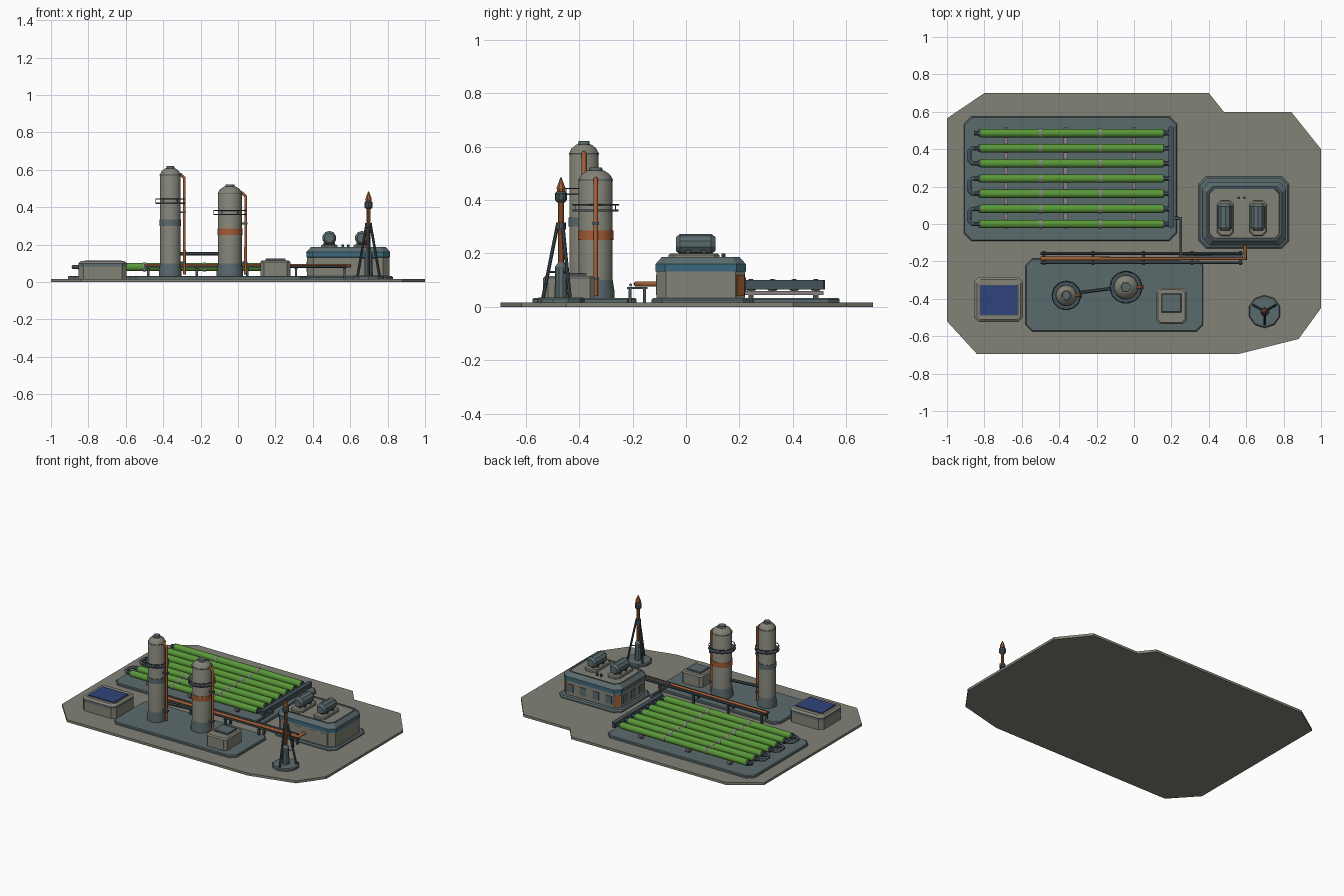
import bpy, bmesh
from math import cos, sin, pi, radians
from mathutils import Vector

if "Cube" in bpy.data.objects:
    bpy.data.objects.remove(bpy.data.objects["Cube"], do_unlink=True)


def material(name, r, g, b):
    m = bpy.data.materials.new(name)
    m.use_nodes = True
    m.diffuse_color = (r, g, b, 1)
    m.node_tree.nodes["Principled BSDF"].inputs["Base Color"].default_value = (r, g, b, 1)
    return m


CONCRETE = material("concrete", .23, .225, .185)
SLATE = material("slate", .105, .145, .155)
STEEL = material("dark steel", .06, .085, .1)
GREEN = material("algae green", .1, .31, .04)
RUST = material("rust orange", .36, .11, .035)
TEAL = material("teal", .045, .14, .2)
BLUE = material("solar blue", .03, .055, .2)
CLAMP = material("clamp grey", .25, .22, .24)


def loft(name, rings, mats, smooth=False):
    """Skin rings of equal length; mats gives one colour per strip, the last also caps the top."""
    bm = bmesh.new()
    vs = [[bm.verts.new(p) for p in ring] for ring in rings]
    mats = mats if isinstance(mats, list) else [mats]
    used = list(dict.fromkeys(mats))
    n = len(vs[0])
    for i in range(len(vs) - 1):
        for k in range(n):
            j = (k + 1) % n
            f = bm.faces.new((vs[i][k], vs[i][j], vs[i + 1][j], vs[i + 1][k]))
            f.material_index = used.index(mats[min(i, len(mats) - 1)])
    bm.faces.new(vs[0][::-1])
    bm.faces.new(vs[-1]).material_index = used.index(mats[-1])
    bmesh.ops.recalc_face_normals(bm, faces=bm.faces)
    me = bpy.data.meshes.new(name)
    bm.to_mesh(me)
    bm.free()
    for m in used:
        me.materials.append(m)
    ob = bpy.data.objects.new(name, me)
    bpy.context.collection.objects.link(ob)
    if smooth:
        bpy.ops.object.select_all(action='DESELECT')
        ob.select_set(True)
        bpy.context.view_layer.objects.active = ob
        bpy.ops.object.shade_smooth_by_angle(angle=radians(32))
    return ob


def rect(x0, x1, y0, y1, z, c=0.0, inset=0.0):
    """Rectangle with cut corners."""
    x0, x1, y0, y1 = x0 + inset, x1 - inset, y0 + inset, y1 - inset
    if not c:
        return [(x0, y0, z), (x1, y0, z), (x1, y1, z), (x0, y1, z)]
    return [(x0 + c, y0, z), (x1 - c, y0, z), (x1, y0 + c, z), (x1, y1 - c, z),
            (x1 - c, y1, z), (x0 + c, y1, z), (x0, y1 - c, z), (x0, y0 + c, z)]


def box(name, x0, x1, y0, y1, z0, z1, mat, c=0.0, bevel=0.0):
    rings = [rect(x0, x1, y0, y1, z0, c), rect(x0, x1, y0, y1, z1 - bevel, c)]
    if bevel:
        rings.append(rect(x0, x1, y0, y1, z1, c, bevel))
    return loft(name, rings, mat)


def spin(name, start, axis, profile, mats, sides=12, smooth=False):
    """Turned part: profile holds (distance along axis, radius)."""
    q = Vector(axis).to_track_quat('Z', 'Y')
    rings = [[Vector(start) + q @ Vector((r * cos(2 * pi * (k + .5) / sides),
              r * sin(2 * pi * (k + .5) / sides), h)) for k in range(sides)] for h, r in profile]
    return loft(name, rings, mats, smooth)


def rod(name, a, b, r, mat, sides=8):
    d = Vector(b) - Vector(a)
    return spin(name, a, d, [(0, r), (d.length, r)], mat, sides, True)


def pipe(name, pts, r, mat, closed=False):
    cu = bpy.data.curves.new(name, 'CURVE')
    cu.dimensions = '3D'
    cu.bevel_depth, cu.bevel_resolution, cu.use_fill_caps = r, 1, True
    sp = cu.splines.new('POLY')
    sp.points.add(len(pts) - 1)
    for p, co in zip(sp.points, pts):
        p.co = (*co, 1)
    sp.use_cyclic_u = closed
    cu.materials.append(mat)
    ob = bpy.data.objects.new(name, cu)
    bpy.context.collection.objects.link(ob)
    bpy.ops.object.select_all(action='DESELECT')
    ob.select_set(True)
    bpy.context.view_layer.objects.active = ob
    bpy.ops.object.convert(target='MESH')


# Ground slab and pads
outline = [(-1, -.52), (-.84, -.695), (.56, -.695), (.88, -.615), (1, -.45), (1, .4),
           (.84, .6), (.48, .6), (.4, .7), (-.8, .7), (-1, .565)]
loft("ground_slab", [[(x, y, z) for x, y in outline] for z in (0, .017)], CONCRETE)
box("bioreactor_pad", -.91, .23, -.09, .575, .015, .033, SLATE, .04, .005)
box("tower_pad", -.58, .37, -.575, -.185, .015, .033, SLATE, .035, .005)
box("building_pad", .345, .83, -.13, .255, .015, .033, SLATE, .04, .008)

# Bioreactor tubes with end couplings, clamps and return bends
tube_y = [.081 * i for i in range(7)]
for i, y in enumerate(tube_y):
    spin("algae_tube", (-.82, y, .08), (1, 0, 0), [(0, .023), (.975, .023)], GREEN, 12, True)
    for x in (-.825, .155):
        spin("tube_collar", (x - .006, y, .08), (1, 0, 0), [(0, .02), (.012, .02)], STEEL)
    rod("tube_stub_left", (-.855, y, .08), (-.82, y, .08), .013, STEEL)
    rod("tube_stub_right", (.15, y, .08), (.2, y, .08), .014, STEEL)
    for x in (-.5, -.18):
        spin("tube_clamp", (x - .008, y, .08), (1, 0, 0), [(0, .0245), (.016, .0245)], CLAMP)
for y in tube_y[:6:2]:
    pipe("return_bend", [(-.83, y, .08), (-.865, y, .08), (-.88, y + .015, .08),
                         (-.88, y + .066, .08), (-.865, y + .081, .08), (-.83, y + .081, .08)], .011, STEEL)
for x in (-.685, -.365, 0):
    box("tube_cradle", x - .011, x + .011, -.025, .515, .045, .06, CLAMP)
    for y in (0, .243, .486):
        box("cradle_leg", x - .008, x + .008, y - .01, y + .01, .03, .05, STEEL)
box("manifold", .185, .215, -.02, .52, .065, .1, STEEL, .006)
pipe("manifold_outlet", [(.2, .03, .085), (.25, .03, .085), (.25, -.175, .085), (.58, -.175, .085)], .011, STEEL)

# Pipe rack
for x in (-.48, -.22, .05, .31, .57):
    for y in (-.155, -.21):
        box("rack_leg", x - .006, x + .006, y - .006, y + .006, .002, .075, STEEL)
    box("rack_beam", x - .008, x + .008, -.22, -.145, .066, .075, STEEL)
rod("steel_pipe", (-.5, -.158, .085), (.58, -.158, .085), .009, STEEL)
rod("thin_pipe", (-.5, -.207, .082), (.58, -.207, .082), .006, SLATE)
pipe("rust_pipe", [(-.5, -.185, .086), (.595, -.185, .086), (.595, -.1, .086)], .011, RUST)


# Process towers with platform, railing and downpipe
def tower(x, y, r, top, deck, band, band_mat):
    spin("tower_shell", (x, y, 0), (0, 0, 1),
         [(.033, r * 1.12), (.055, r * 1.12), (.1, r), (top - .045, r), (top - .027, r * .85),
          (top - .012, r * .5)], [SLATE, SLATE, CONCRETE], 24, True)
    spin("tower_cap", (x, y, 0), (0, 0, 1), [(top - .018, r * .42), (top, r * .38)], SLATE, 16, True)
    spin("tower_band", (x, y, 0), (0, 0, 1), [(band, r + .003), (band + .035, r + .003)], band_mat, 24, True)
    spin("shoulder_ring", (x, y, 0), (0, 0, 1), [(top - .05, r + .002), (top - .045, r + .002)], STEEL, 24, True)
    spin("deck", (x, y, 0), (0, 0, 1), [(deck, r + .024), (deck + .007, r + .024)], STEEL, 16)
    spots = [(x + (r + .022) * cos(k * pi / 6), y + (r + .022) * sin(k * pi / 6)) for k in range(12)]
    pipe("railing", [(*p, deck + .025) for p in spots], .0025, STEEL, True)
    for p in spots[::2]:
        rod("railing_post", (*p, deck), (*p, deck + .025), .002, STEEL, 4)
    px = x + r + .02
    pipe("downpipe", [(x + r * .6, y, top - .04), (x + r, y, top - .045), (px, y, top - .065), (px, y, .04)], .009, RUST)
    for z in (.1, deck - .05):
        box("pipe_bracket", x + r * .9, px + .01, y - .012, y + .012, z, z + .01, STEEL)


tower(-.362, -.382, .055, .62, .418, .3, SLATE)
tower(-.043, -.338, .064, .522, .357, .25, RUST)
rod("tower_link", (-.362, -.375, .152), (-.043, -.335, .152), .01, STEEL)

# Control building: walls, teal band, sloped eaves and framed roof
B = (.37, .81, -.11, .22)
loft("building", [rect(*B, .03, .035), rect(*B, .132, .035), rect(*B, .133, .035, -.004),
                  rect(*B, .16, .035, -.004), rect(*B, .187, .03, .02), rect(*B, .187, .025, .032),
                  rect(*B, .182, .025, .034)],
     [CONCRETE, TEAL, TEAL, SLATE, STEEL, CONCRETE])
for x in (.365, .811):
    box("rust_trim", x - .002, x + .003, -.07, .18, .155, .161, RUST)
for x in (.42, .52, .62, .72):
    box("back_window", x, x + .05, .218, .224, .055, .11, SLATE)
    box("front_panel", x, x + .05, -.112, -.108, .045, .12, CONCRETE)
for y in (-.06, .03, .12):
    box("side_window", .366, .372, y, y + .05, .055, .11, SLATE)
for cx, s in ((B[0] + .0175, -1), (B[1] - .0175, 1)):
    ob = box("corner_panel", -.018, .018, -.004, .004, .04, .12, RUST)
    ob.location = (cx, B[3] - .0175, 0)
    ob.rotation_euler.z = -s * pi / 4
for x in (.488, .663):
    box("tank_plinth", x - .045, x + .045, -.065, .125, .18, .2, CONCRETE, .02, .006)
    spin("roof_tank", (x, -.038, .235), (0, 1, 0),
         [(0, .026), (.016, .038), (.132, .038), (.148, .026)], SLATE, 10)
    for y in (0, .06):
        box("tank_saddle", x - .03, x + .03, y, y + .015, .195, .212, STEEL)
for x in (.56, .59):
    rod("roof_vent", (x, .14, .18), (x, .14, .2), .008, STEEL)

# Solar hut
H = (-.852, -.595, -.522, -.285)
loft("solar_hut", [rect(*H, .015, .025), rect(*H, .082, .025), rect(*H, .083, .025, -.002),
                   rect(*H, .1, .025, -.002), rect(*H, .111, .02, .012)],
     [CONCRETE, SLATE, SLATE, CONCRETE])
box("solar_frame", -.825, -.617, -.49, -.325, .108, .113, STEEL)
box("solar_panel", -.82, -.622, -.485, -.33, .11, .116, BLUE)

# Equipment box
box("equipment_box", .12, .28, -.535, -.342, .03, .115, CONCRETE, .018, .008)
box("equipment_hatch", .147, .253, -.473, -.372, .11, .126, SLATE, 0, .004)

# Flare stack on three legs
fx, fy = .698, -.468
spin("flare_base", (fx, fy, 0), (0, 0, 1), [(.015, .088), (.03, .088), (.035, .082)], SLATE, 10)
spin("flare_column", (fx, fy, 0), (0, 0, 1), [(.03, .024), (.15, .022), (.165, .011), (.41, .011)],
     [SLATE, SLATE, RUST], 10)
spin("flare_collar", (fx, fy, 0), (0, 0, 1), [(.39, .014), (.4, .022), (.425, .022), (.432, .016)], STEEL, 10)
spin("flare_tip", (fx, fy, 0), (0, 0, 1), [(.43, .015), (.445, .018), (.485, .002)], RUST, 8)
spin("leg_collar", (fx, fy, 0), (0, 0, 1), [(.29, .019), (.315, .019)], STEEL, 10)
for a in (30, 150, 270):
    d = Vector((cos(radians(a)), sin(radians(a)), 0))
    rod("flare_leg", Vector((fx, fy, .03)) + d * .068, Vector((fx, fy, .31)) + d * .012, .007, STEEL)
    rod("flare_strut", Vector((fx, fy, .13)), Vector((fx, fy, .13)) + d * .048, .004, STEEL, 6)
